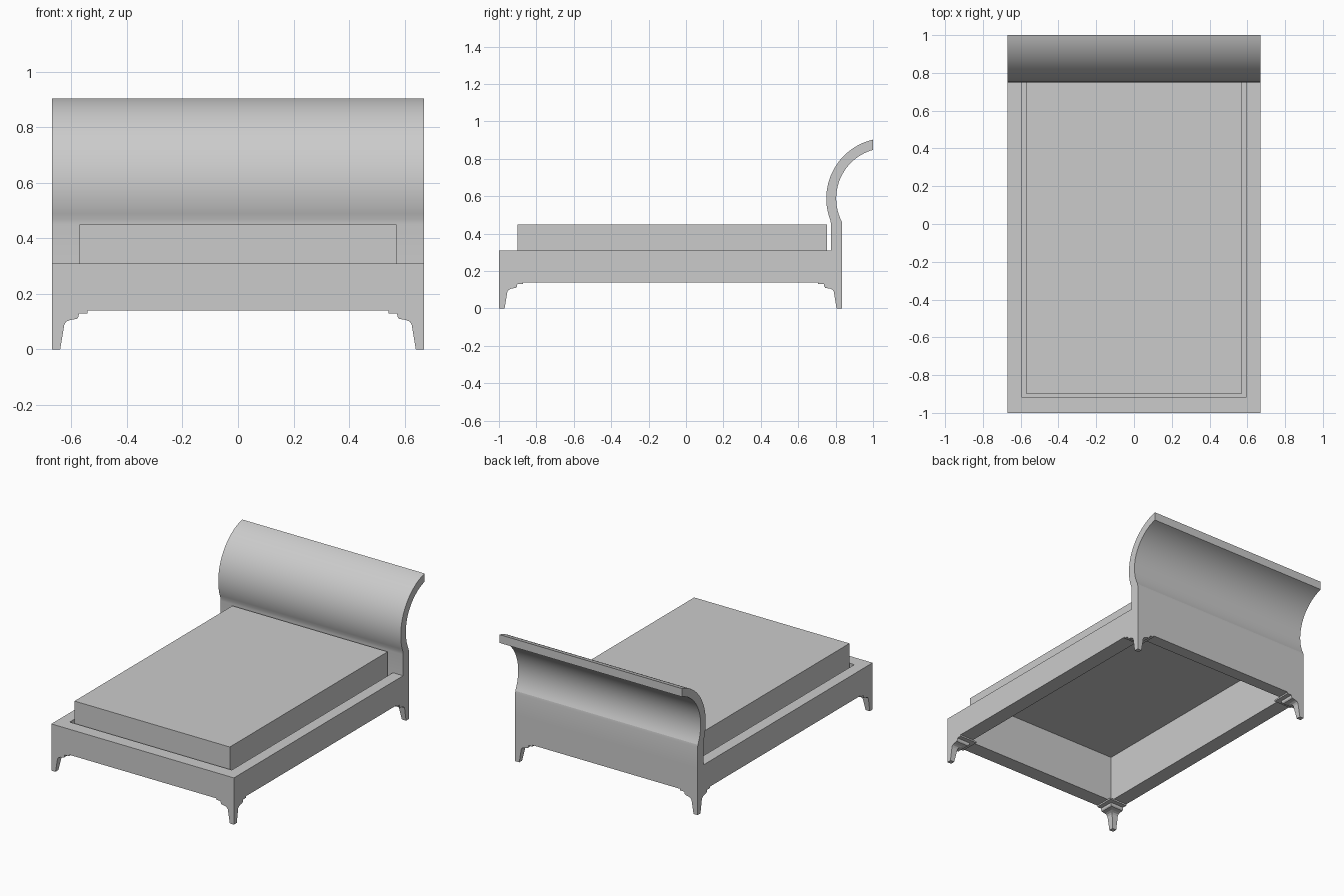
import bpy, bmesh, math

if "Cube" in bpy.data.objects:
    bpy.data.objects.remove(bpy.data.objects["Cube"])

grey = bpy.data.materials.new("plain_grey")
grey.use_nodes = True
colour = (0.6, 0.6, 0.6, 1)
grey.diffuse_color = colour
grey.node_tree.nodes["Principled BSDF"].inputs["Base Color"].default_value = colour

HALF, FRONT, BACK = 0.67, -1.0, 0.835
RAIL_LOW, RAIL_TOP, BED_TOP = 0.14, 0.31, 0.45
OUTER = (-HALF, HALF, FRONT, BACK)
SLOT = (-0.595, 0.595, -0.915, 0.775)
INNER = (-0.57, 0.57, -0.9, 0.755)


def finish(name, bm):
    bmesh.ops.recalc_face_normals(bm, faces=bm.faces)
    mesh = bpy.data.meshes.new(name)
    bm.to_mesh(mesh)
    bm.free()
    mesh.materials.append(grey)
    obj = bpy.data.objects.new(name, mesh)
    bpy.context.collection.objects.link(obj)
    return obj


def loft(name, rings, closed=False, bottom=False, top=False):
    """Join rectangles ((x0, x1, y0, y1), z) into one skin."""
    bm = bmesh.new()
    loops = []
    for (x0, x1, y0, y1), z in rings:
        corners = ((x0, y0), (x1, y0), (x1, y1), (x0, y1))
        loops.append([bm.verts.new((x, y, z)) for x, y in corners])
    pairs = list(zip(loops, loops[1:]))
    if closed:
        pairs.append((loops[-1], loops[0]))
    for a, b in pairs:
        for i in range(4):
            j = (i + 1) % 4
            bm.faces.new((a[i], a[j], b[j], b[i]))
    if bottom:
        bm.faces.new(loops[0])
    if top:
        bm.faces.new(loops[-1])
    return finish(name, bm)


# Rail frame with a narrow slot around the mattress
loft("bed_frame", [(INNER, RAIL_LOW), (OUTER, RAIL_LOW), (OUTER, RAIL_TOP),
                   (SLOT, RAIL_TOP), (SLOT, RAIL_LOW + 0.01),
                   (INNER, RAIL_LOW + 0.01)], closed=True)

# Mattress, hollow underneath
loft("mattress", [(INNER, RAIL_LOW), (INNER, BED_TOP)], top=True)

# Bracket feet: (width, height) steps, flaring up to the rails
steps = [(0.03, 0), (0.045, 0.09), (0.052, 0.1), (0.065, 0.106), (0.09, 0.11),
         (0.096, 0.117), (0.098, 0.13), (0.128, 0.13), (0.128, RAIL_LOW)]
for side, sx in (("left", 1), ("right", -1)):
    for end, y, sy in (("front", FRONT, 1), ("back", BACK, -1)):
        rings = []
        for w, z in steps:
            xs = sorted((sx * HALF, sx * (HALF - w)))
            ys = sorted((y, y + sy * w))
            rings.append(((*xs, *ys), z))
        loft(f"{end}_{side}_foot", rings, bottom=True)

# Headboard: upright panel rolling back in a concentric arc
CY, CZ, SEGMENTS = 1.073, 0.588, 28


def arc(radius):
    start = math.asin((BED_TOP - CZ) / radius)
    end = math.acos((CY - 1.0) / radius)
    angles = [start + (end - start) * i / SEGMENTS for i in range(SEGMENTS + 1)]
    return [(CY - radius * math.cos(a), CZ + radius * math.sin(a)) for a in angles]


front_curve = [(0.775, RAIL_TOP), (0.775, BED_TOP)] + arc(0.323)[1:]
back_curve = [(BACK, RAIL_TOP), (BACK, BED_TOP)] + arc(0.27)[1:]
outline = front_curve + back_curve[::-1]
bm = bmesh.new()
face = bm.faces.new([bm.verts.new((-HALF, y, z)) for y, z in outline])
extruded = bmesh.ops.extrude_face_region(bm, geom=[face], use_keep_orig=True)
moved = [v for v in extruded["geom"] if isinstance(v, bmesh.types.BMVert)]
bmesh.ops.translate(bm, verts=moved, vec=(2 * HALF, 0, 0))
headboard = finish("headboard", bm)

bpy.ops.object.select_all(action="DESELECT")
headboard.select_set(True)
bpy.context.view_layer.objects.active = headboard
bpy.ops.object.shade_smooth_by_angle(angle=math.radians(15))
